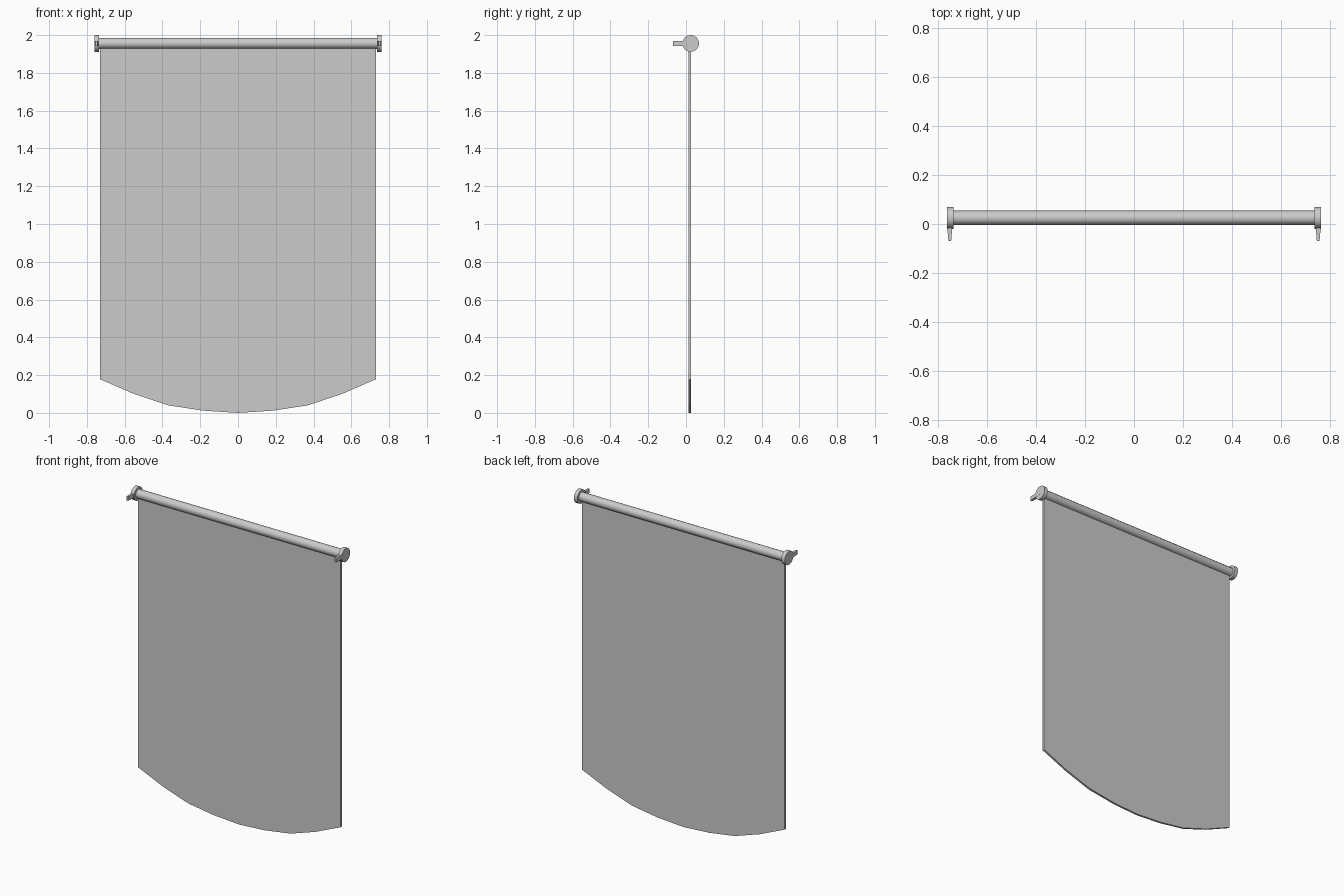
import bpy, bmesh, math
from mathutils import Matrix, Vector

cube = bpy.data.objects.get("Cube")
if cube:
    bpy.data.objects.remove(cube, do_unlink=True)

grey = bpy.data.materials.new("light grey")
grey.use_nodes = True
COLOUR = (0.6, 0.6, 0.6, 1)
grey.diffuse_color = COLOUR
grey.node_tree.nodes["Principled BSDF"].inputs["Base Color"].default_value = COLOUR

ROD_Y, ROD_Z = 0.025, 1.956


def finish(name, bm):
    bmesh.ops.recalc_face_normals(bm, faces=bm.faces)
    mesh = bpy.data.meshes.new(name)
    bm.to_mesh(mesh)
    bm.free()
    mesh.materials.append(grey)
    obj = bpy.data.objects.new(name, mesh)
    bpy.context.collection.objects.link(obj)
    return obj


def rod(name, x, length, radius, sides):
    """Cylinder lying along x on the rod axis."""
    bm = bmesh.new()
    place = Matrix.Translation((x, ROD_Y, ROD_Z)) @ Matrix.Rotation(math.pi / 2, 4, 'Y')
    bmesh.ops.create_cone(bm, cap_ends=True, segments=sides, radius1=radius,
                          radius2=radius, depth=length, matrix=place)
    return finish(name, bm)


def prism(name, outline, offset):
    """Extrude a closed outline by the offset."""
    bm = bmesh.new()
    face = bm.faces.new([bm.verts.new(p) for p in outline])
    ext = bmesh.ops.extrude_face_region(bm, geom=[face], use_keep_orig=True)
    moved = [v for v in ext["geom"] if isinstance(v, bmesh.types.BMVert)]
    bmesh.ops.translate(bm, verts=moved, vec=Vector(offset))
    return finish(name, bm)


# Cloth with a rounded lower hem
half_hem = [(0.73, 0.178), (0.55, 0.1), (0.37, 0.04), (0.185, 0.012)]
hem = [(-x, z) for x, z in half_hem] + [(0, 0)] + half_hem[::-1]
outline = [(-0.73, ROD_Z)] + hem + [(0.73, ROD_Z)]
prism("banner_cloth", [(x, 0.014, z) for x, z in outline], (0, 0.013, 0))

# Hanging rod
rod("hanging_rod", 0, 1.49, 0.029, 12)

# End discs with tapered forward pegs
for side, s in (("left", 1), ("right", -1)):
    rod(side + "_end_disc", s * 0.748, 0.025, 0.0445, 16)
    half = [(0.011, ROD_Y), (0.011, -0.005), (0.0055, -0.07)]
    peg = half + [(-w, y) for w, y in half[::-1]]
    prism(side + "_peg", [(s * 0.75 + w, y, ROD_Z - 0.013) for w, y in peg],
          (0, 0, 0.026))

# Smooth the round parts, keeping the rims sharp
for obj in bpy.context.scene.objects:
    obj.select_set(obj.name.endswith(("rod", "disc")))
    if obj.select_get():
        bpy.context.view_layer.objects.active = obj
bpy.ops.object.shade_smooth_by_angle(angle=math.radians(40))
